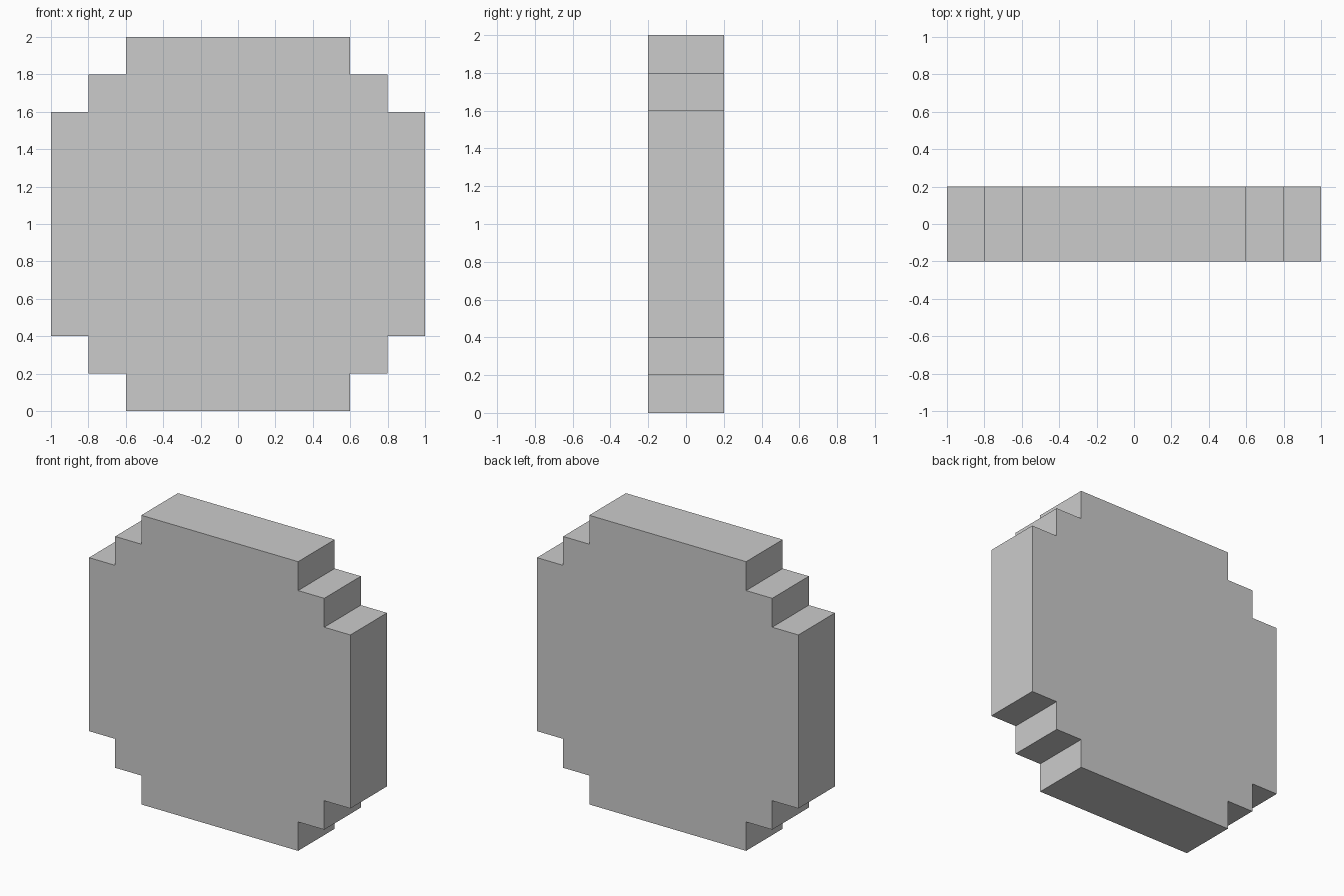
import bpy
import bmesh

if "Cube" in bpy.data.objects:
    bpy.data.objects.remove(bpy.data.objects["Cube"])

HALF_DEPTH = 0.2

# Stepped corner, upper right quarter, measured from the disc centre
quarter = [(1.0, 0.6), (0.8, 0.6), (0.8, 0.8), (0.6, 0.8), (0.6, 1.0)]

# Mirror the quarter into a full outline, counter-clockwise seen from the front
half = quarter + [(-x, z) for x, z in reversed(quarter)]
outline = half + [(-x, -z) for x, z in half]

# Stepped disc: front face extruded to the back
bm = bmesh.new()
front = bm.faces.new([bm.verts.new((x, -HALF_DEPTH, z + 1.0)) for x, z in outline])
extruded = bmesh.ops.extrude_face_region(bm, geom=[front], use_keep_orig=True)
back_verts = [v for v in extruded["geom"] if isinstance(v, bmesh.types.BMVert)]
bmesh.ops.translate(bm, verts=back_verts, vec=(0, 2 * HALF_DEPTH, 0))
bmesh.ops.recalc_face_normals(bm, faces=bm.faces)

mesh = bpy.data.meshes.new("stepped_disc")
bm.to_mesh(mesh)
bm.free()
disc = bpy.data.objects.new("stepped_disc", mesh)
bpy.context.collection.objects.link(disc)
